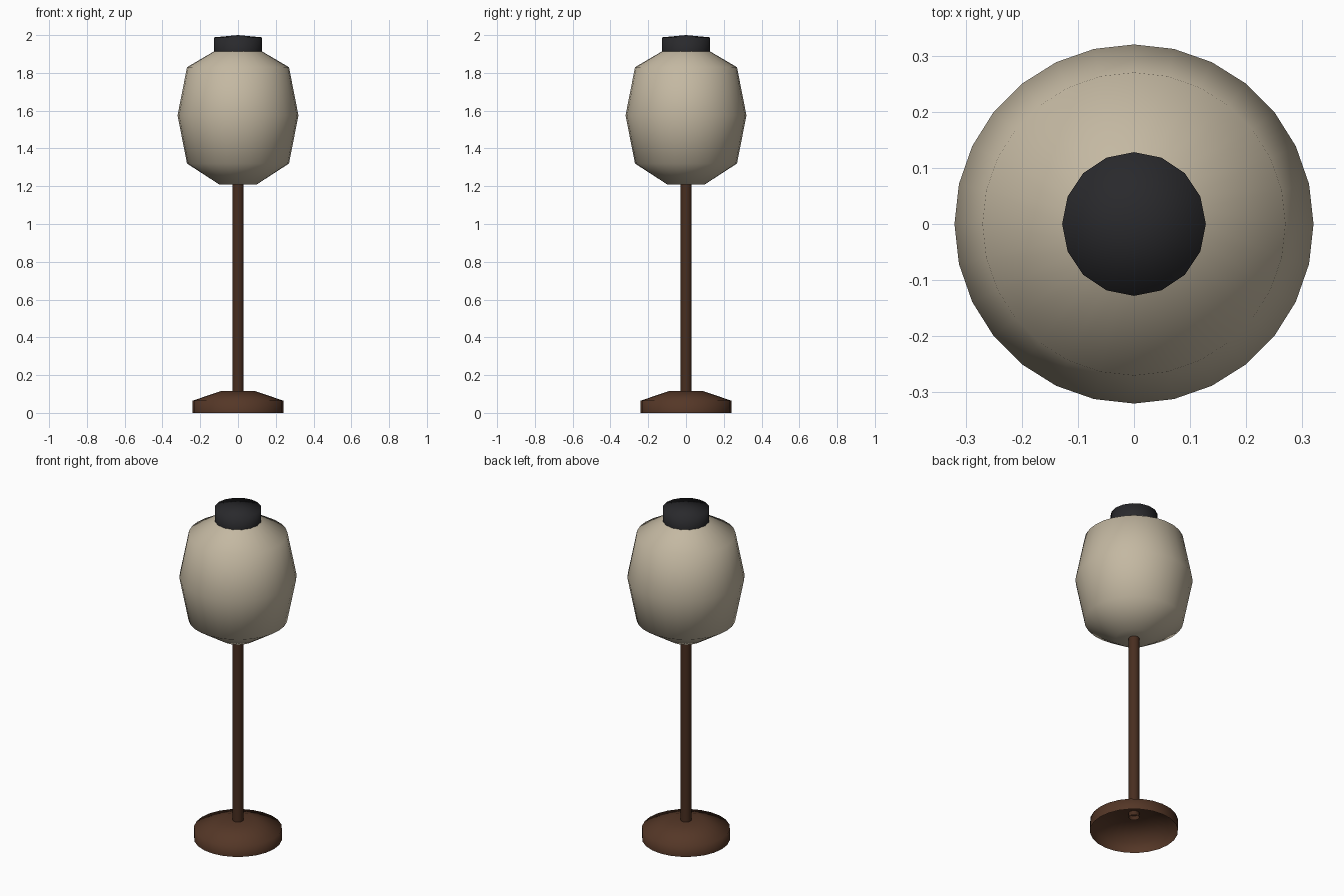
import bpy
import math

if "Cube" in bpy.data.objects:
    bpy.data.objects.remove(bpy.data.objects["Cube"])


def material(name, rgb):
    m = bpy.data.materials.new(name)
    m.diffuse_color = (*rgb, 1.0)
    m.use_nodes = True
    m.node_tree.nodes["Principled BSDF"].inputs["Base Color"].default_value = m.diffuse_color
    return m


def lathe(name, profile, sides, mat):
    """Revolve (radius, z) points about z; a zero radius becomes a pole point."""
    verts, faces, rings = [], [], []
    for r, z in profile:
        n = 1 if r == 0 else sides
        rings.append([len(verts) + i for i in range(n)])
        for i in range(n):
            a = 2 * math.pi * i / sides
            verts.append((r * math.cos(a), r * math.sin(a), z))
    for low, high in zip(rings, rings[1:]):
        for i in range(sides):
            j = (i + 1) % sides
            if len(high) == 1:
                faces.append((low[i], low[j], high[0]))
            elif len(low) == 1:
                faces.append((low[0], high[j], high[i]))
            else:
                faces.append((low[i], low[j], high[j], high[i]))
    mesh = bpy.data.meshes.new(name)
    mesh.from_pydata(verts, [], faces)
    mesh.polygons.foreach_set("use_smooth", [True] * len(faces))
    mesh.materials.append(mat)
    mesh.update()
    obj = bpy.data.objects.new(name, mesh)
    bpy.context.collection.objects.link(obj)
    return obj


wood = material("wood", (0.09, 0.038, 0.02))
dark_wood = material("dark_wood", (0.065, 0.027, 0.014))
paper = material("paper", (0.55, 0.48, 0.36))
black = material("black", (0.022, 0.022, 0.025))

# Hollow foot, open underneath
lathe("base", [(0.24, 0), (0.24, 0.065), (0.09, 0.115), (0, 0.11)], 24, wood)

# Stem from inside the foot to the underside of the shade
lathe("pole", [(0.03, 0.085), (0.03, 1.215)], 12, dark_wood)

# Barrel-shaped shade with closed underside
lathe("shade", [(0, 1.21), (0.10, 1.21), (0.27, 1.32), (0.32, 1.575),
                (0.27, 1.83), (0.125, 1.915)], 28, paper)

# Slightly domed cap
lathe("cap", [(0.128, 1.912), (0.128, 1.988), (0, 2.0)], 16, black)
